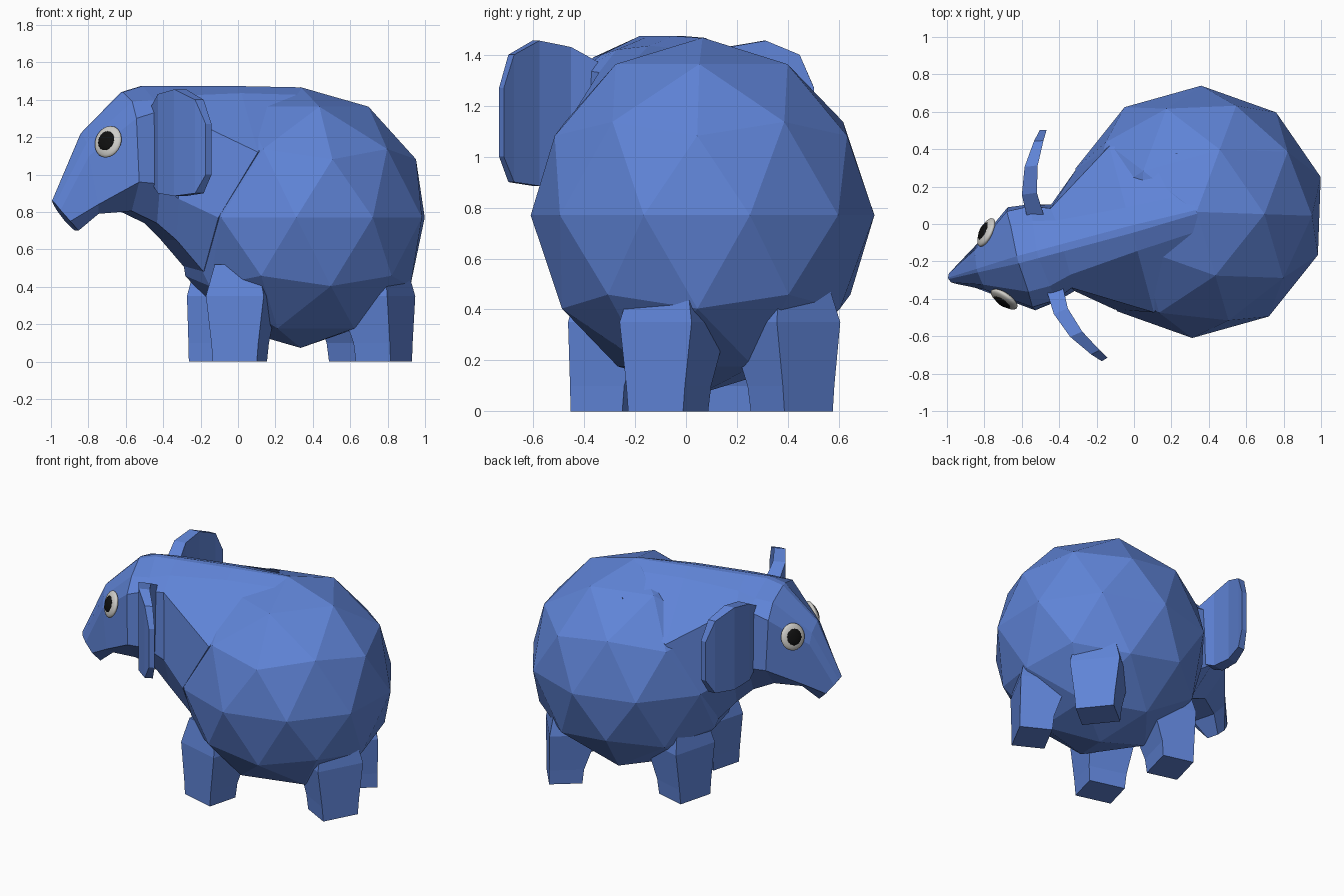
import bpy, bmesh
from math import radians
from mathutils import Matrix, Vector

if "Cube" in bpy.data.objects:
    bpy.data.objects.remove(bpy.data.objects["Cube"])

# The animal is built facing -u around its body centre, then turned about z
YAW = Matrix.Translation((0.335, 0.065, 0)) @ Matrix.Rotation(radians(15), 4, 'Z')


def material(name, rgb):
    m = bpy.data.materials.new(name)
    m.diffuse_color = (*rgb, 1)
    m.use_nodes = True
    m.node_tree.nodes["Principled BSDF"].inputs["Base Color"].default_value = m.diffuse_color
    return m


BLUE = material("blue", (0.115, 0.23, 0.68))
WHITE = material("eye_white", (0.62, 0.61, 0.58))
BLACK = material("pupil_black", (0.005, 0.005, 0.005))


def finish(name, bm, mat, matrix, smooth=False):
    bm.transform(matrix)
    bmesh.ops.recalc_face_normals(bm, faces=bm.faces)
    for f in bm.faces:
        f.smooth = smooth
    me = bpy.data.meshes.new(name)
    bm.to_mesh(me)
    bm.free()
    me.materials.append(mat)
    ob = bpy.data.objects.new(name, me)
    bpy.context.collection.objects.link(ob)
    return ob


def loft(name, rings, matrix=YAW):
    bm = bmesh.new()
    vs = [[bm.verts.new(p) for p in ring] for ring in rings]
    n = len(rings[0])
    for a, b in zip(vs, vs[1:]):
        for i in range(n):
            j = (i + 1) % n
            bm.faces.new((a[i], a[j], b[j], b[i]))
    bm.faces.new(vs[0])
    bm.faces.new(vs[-1])
    return finish(name, bm, BLUE, matrix)


# Body: faceted ball
bm = bmesh.new()
bmesh.ops.create_icosphere(bm, subdivisions=2, radius=0.69)
finish("body", bm, BLUE, Matrix.Translation((0.335, 0.065, 0.77))
       @ Matrix.Diagonal((1, .978, 1.01, 1)) @ Matrix.Rotation(radians(-2), 4, 'Z'))

# Head, trunk and neck: half sections (u, w, z) from the back ridge to the underside, mirrored
halves = [
    [(-1.375, .004, .86), (-1.365, .025, .845), (-1.34, .04, .81), (-1.29, .055, .75), (-1.24, .04, .70)],
    [(-1.215, .01, 1.22), (-1.205, .08, 1.17), (-1.20, .11, 1.10), (-1.16, .15, .84), (-1.14, .08, .79)],
    [(-.99, .02, 1.44), (-.98, .18, 1.39), (-.98, .265, 1.30), (-.97, .285, .96), (-.97, .13, .805)],
    [(-.88, .02, 1.473), (-.86, .18, 1.40), (-.85, .26, 1.34), (-.85, .27, .95), (-.83, .13, .74)],
    [(-.74, .02, 1.473), (-.74, .15, 1.42), (-.75, .22, 1.33), (-.74, .24, .87), (-.73, .16, .65)],
    [(-.36, .02, 1.473), (-.36, .12, 1.435), (-.36, .46, 1.12), (-.56, .39, .77), (-.58, .16, .48)],
    [(0, .01, 1.466), (0, .1, 1.425), (-.02, .33, 1.34), (-.3, .25, .77), (-.3, .1, .6)],
]
loft("head", [h + [(u, -w, z) for u, w, z in reversed(h)] for h in halves])

# Ears: curved plates, columns of (w, top z, bottom z, thickness)
columns = [(.20, 1.36, .96, .09), (.33, 1.43, .90, .08), (.47, 1.455, .885, .07),
           (.59, 1.40, .90, .05), (.64, 1.27, 1.0, .035)]
for side, label in ((1, "left"), (-1, "right")):
    rings = []
    for w, top, low, t in columns:
        u = -.887 + 1.25 * (w - .25) ** 2
        rings.append([(u, side * w, top), (u, side * w, low),
                      (u + t, side * (w - .01), low), (u + t, side * (w - .01), top)])
    loft("ear_" + label, rings)

# Legs: four-sided stumps flaring inward and sinking into the body (x, y, heading)
legs = {"front_leg_right": (.01, -.32, -105), "front_leg_left": (-.13, .20, 165),
        "back_leg_right": (.78, -.07, -28), "back_leg_left": (.645, .415, 39)}
for name, (x, y, ang) in legs.items():
    m = Matrix.Translation((x, y, 0)) @ Matrix.Rotation(radians(ang), 4, 'Z')
    rings = []
    for z, outer, inner, half in ((0, .105, -.105, .122), (.10, .105, -.115, .13),
                                  (.35, .105, -.20, .16), (.52, .07, -.20, .12)):
        rings.append([(outer, half, z), (inner, half, z), (inner, -half, z), (outer, -half, z)])
    loft(name, rings, m)

# Eyes: flattened balls with a smaller dark pupil on top
for side, label in ((1, "left"), (-1, "right")):
    normal = Vector((-.72, side * .62, .28)).normalized()
    turn = normal.to_track_quat('Z', 'Y').to_matrix().to_4x4()
    centre = Vector((-1.115, side * .185, 1.175))
    for part, mat, r, t, off in (("eye", WHITE, .088, .026, 0), ("pupil", BLACK, .055, .017, .016)):
        bm = bmesh.new()
        bmesh.ops.create_uvsphere(bm, u_segments=24, v_segments=12, radius=1)
        place = Matrix.Translation(centre + normal * off) @ turn @ Matrix.Diagonal((r * .95, r, t, 1))
        finish(f"{part}_{label}", bm, mat, YAW @ place, True)
